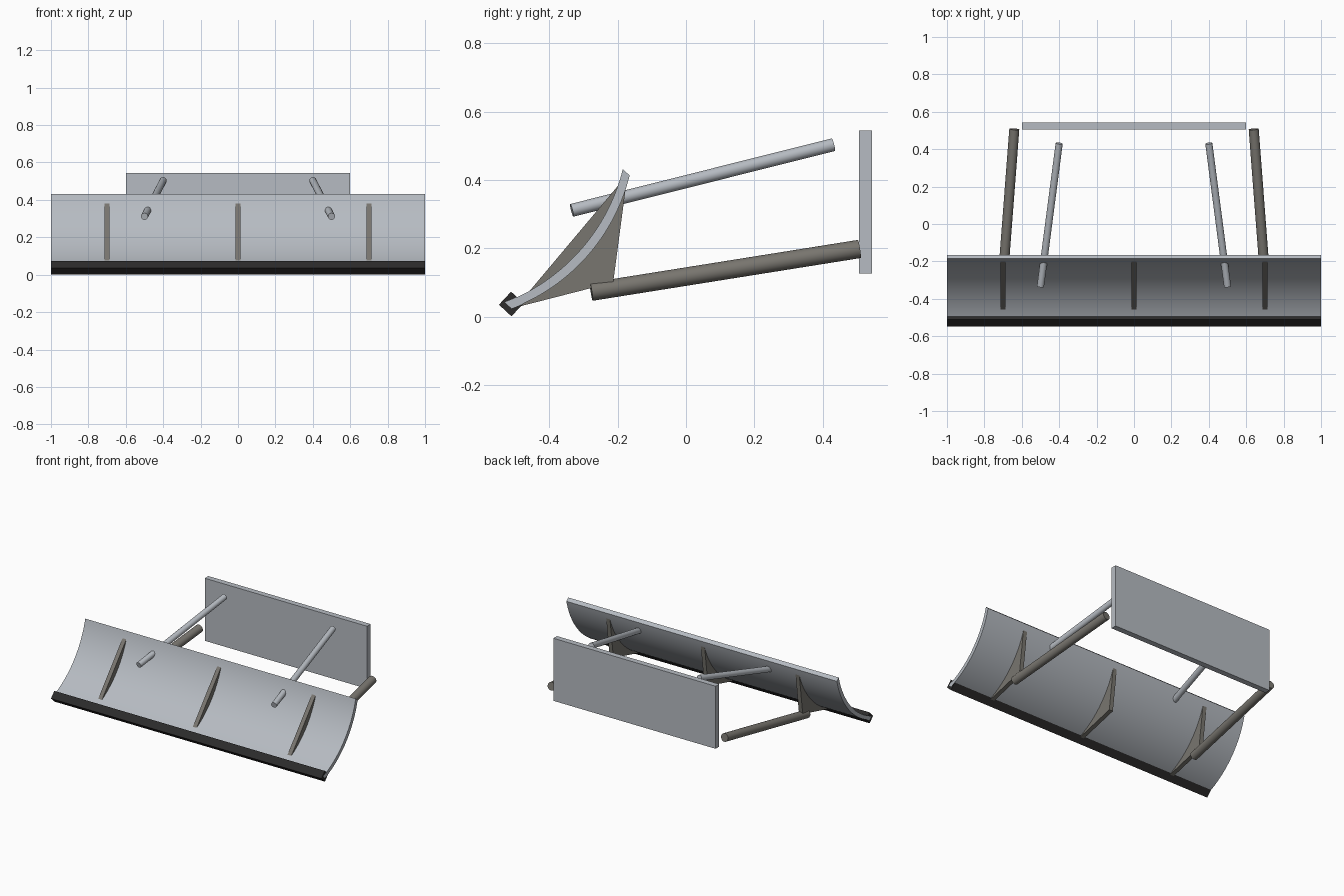
import bpy
import bmesh
from math import atan, cos, sin, radians
from mathutils import Vector, Matrix

if "Cube" in bpy.data.objects:
    bpy.data.objects.remove(bpy.data.objects["Cube"], do_unlink=True)


def make_material(name, color):
    mat = bpy.data.materials.new(name)
    mat.use_nodes = True
    mat.diffuse_color = (*color, 1)
    mat.node_tree.nodes["Principled BSDF"].inputs["Base Color"].default_value = (*color, 1)
    return mat


light_steel = make_material("light steel", (0.47, 0.50, 0.54))
dark_steel = make_material("dark steel", (0.19, 0.18, 0.16))
black_rubber = make_material("black edge", (0.025, 0.024, 0.024))


def add_object(name, bm, mat, smooth=False):
    bmesh.ops.recalc_face_normals(bm, faces=bm.faces)
    mesh = bpy.data.meshes.new(name)
    bm.to_mesh(mesh)
    bm.free()
    mesh.materials.append(mat)
    obj = bpy.data.objects.new(name, mesh)
    bpy.context.collection.objects.link(obj)
    if smooth:
        bpy.ops.object.select_all(action="DESELECT")
        obj.select_set(True)
        bpy.context.view_layer.objects.active = obj
        bpy.ops.object.shade_smooth_by_angle(angle=radians(30))
    return obj


def extrude_profile(name, profile, x, width, mat, smooth=False):
    """Sweep a closed (y, z) profile along x, centred on x."""
    bm = bmesh.new()
    face = bm.faces.new([bm.verts.new((x - width / 2, y, z)) for y, z in profile])
    swept = bmesh.ops.extrude_face_region(bm, geom=[face])["geom"]
    moved = [v for v in swept if isinstance(v, bmesh.types.BMVert)]
    bmesh.ops.translate(bm, verts=moved, vec=(width, 0, 0))
    return add_object(name, bm, mat, smooth)


def add_rod(name, start, end, radius, mat):
    start, end = Vector(start), Vector(end)
    axis = end - start
    place = Matrix.Translation((start + end) / 2) @ axis.to_track_quat("Z", "Y").to_matrix().to_4x4()
    bm = bmesh.new()
    bmesh.ops.create_cone(bm, cap_ends=True, segments=24, radius1=radius,
                          radius2=radius, depth=axis.length, matrix=place)
    return add_object(name, bm, mat, True)


def add_box(name, center, size, mat, tilt=0):
    bm = bmesh.new()
    place = Matrix.Translation(center) @ Matrix.Rotation(tilt, 4, "X") @ Matrix.Diagonal((*size, 1))
    bmesh.ops.create_cube(bm, size=1, matrix=place)
    return add_object(name, bm, mat)


# Curved blade: circular arc, thickened square to its chord
bottom, top = Vector((-0.53, 0.042)), Vector((-0.185, 0.431))
chord = top - bottom
along = chord.normalized()
back = Vector((along.y, -along.x))
sag = 0.064
half = 2 * atan(2 * sag / chord.length)
radius = chord.length / (2 * sin(half))
arc_center = (bottom + top) / 2 + back * (sag - radius)
steps = 28
arc = []
for i in range(steps + 1):
    a = half * (2 * i / steps - 1)
    arc.append(arc_center + radius * (along * sin(a) + back * cos(a)))
thick = back * 0.027
extrude_profile("blade", arc + [p + thick for p in reversed(arc)], 0, 2, light_steel, True)

# Cutting edge along the bottom of the blade
add_box("cutting_edge", (0, -0.511, 0.037), (2, 0.052, 0.05), black_rubber, radians(47))

# Triangular ribs through the blade
for side, x in (("right", -0.7), ("middle", 0), ("left", 0.7)):
    extrude_profile(side + "_rib", [(-0.498, 0.027), (-0.213, 0.10), (-0.171, 0.416)],
                    x, 0.028, dark_steel)

# Lower push arms and upper struts
for side, s in (("left", 1), ("right", -1)):
    add_rod(side + "_push_arm", (s * 0.70, -0.277, 0.073), (s * 0.64, 0.507, 0.198), 0.0268, dark_steel)
    add_rod(side + "_upper_strut", (s * 0.50, -0.334, 0.311), (s * 0.40, 0.431, 0.503), 0.019, light_steel)

# Mounting plate at the rear
add_box("mounting_plate", (0, 0.525, 0.335), (1.2, 0.038, 0.418), light_steel)
